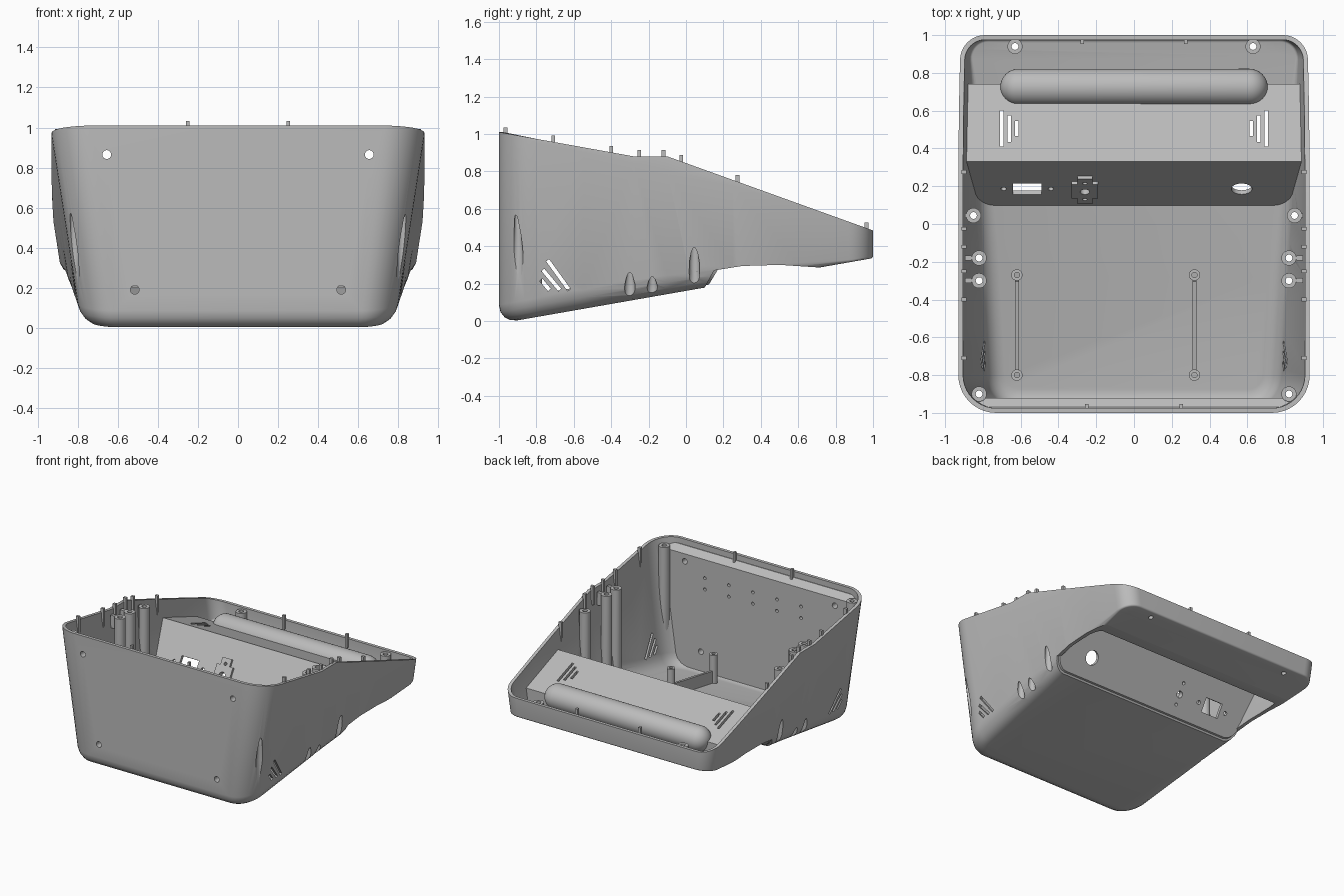
import bpy, bmesh, math
from mathutils import Matrix, Vector

if "Cube" in bpy.data.objects:
    bpy.data.objects.remove(bpy.data.objects["Cube"])

grey = bpy.data.materials.new("plain grey")
grey.use_nodes = True
grey.diffuse_color = (0.5, 0.5, 0.5, 1)
grey.node_tree.nodes["Principled BSDF"].inputs["Base Color"].default_value = (0.5, 0.5, 0.5, 1)


def finish(name, bm, matrix=None):
    bmesh.ops.remove_doubles(bm, verts=bm.verts, dist=1e-5)
    if matrix:
        bm.transform(matrix)
    bmesh.ops.recalc_face_normals(bm, faces=bm.faces)
    mesh = bpy.data.meshes.new(name)
    bm.to_mesh(mesh)
    bm.free()
    mesh.materials.append(grey)
    obj = bpy.data.objects.new(name, mesh)
    bpy.context.collection.objects.link(obj)
    return obj


def box(name, center, size, tilt=0):
    bm = bmesh.new()
    bmesh.ops.create_cube(bm, size=1)
    m = Matrix.Translation(center) @ Matrix.Rotation(tilt, 4, "X") @ Matrix.Diagonal((*size, 1))
    return finish(name, bm, m)


def lathe(name, profile, center=(0, 0, 0), axis="X", tilt=0, steps=24, closed=False):
    bm = bmesh.new()
    rings = []
    for r, z in profile:
        rings.append([bm.verts.new((r * math.cos(2 * math.pi * i / steps),
                                    r * math.sin(2 * math.pi * i / steps), z)) for i in range(steps)])
    pairs = list(zip(rings, rings[1:])) + ([(rings[-1], rings[0])] if closed else [])
    for a, b in pairs:
        for i in range(steps):
            j = (i + 1) % steps
            bm.faces.new((a[i], a[j], b[j], b[i]))
    if not closed:
        bm.faces.new(rings[0])
        bm.faces.new(rings[-1])
    return finish(name, bm, Matrix.Translation(center) @ Matrix.Rotation(tilt, 4, axis))


def rod(name, center, r, length, tilt=0):
    return lathe(name, [(r, -length / 2), (r, length / 2)], center, "X", tilt)


def prism(name, outline, half_width):
    bm = bmesh.new()
    face = bm.faces.new([bm.verts.new((-half_width, y, z)) for y, z in outline])
    new = bmesh.ops.extrude_face_region(bm, geom=[face])["geom"]
    bmesh.ops.translate(bm, vec=(2 * half_width, 0, 0),
                        verts=[v for v in new if isinstance(v, bmesh.types.BMVert)])
    return finish(name, bm)


def combine(targets, tool, operation="DIFFERENCE"):
    tool.hide_render = True
    for obj in targets:
        mod = obj.modifiers.new("cut", "BOOLEAN")
        mod.operation, mod.solver, mod.object = operation, "EXACT", tool
        bpy.context.view_layer.objects.active = obj
        bpy.ops.object.modifier_apply(modifier=mod.name)
    bpy.data.objects.remove(tool)


# Case shape: rim line, draft line and sloping base
def rim(y):
    if y < -0.28:
        return 0.88 - (y + 0.28) * 0.18
    return 0.88 if y < -0.1 else 0.88 - (y + 0.1) * 0.36


def draft(y):
    return 1.0 - 0.22 * (y + 1)


def base(y):
    return 0.175 * (y + 0.92)


def plan():
    pts = []
    for sx, sy, r, start in ((1, 1, 0.13, 0), (-1, 1, 0.13, 90), (-1, -1, 0.2, 180), (1, -1, 0.2, 270)):
        for i in range(11):
            a = math.radians(start + 9 * i)
            n = Vector((math.cos(a), math.sin(a)))
            pts.append((Vector((sx * (0.93 - r), sy * (1 - r))) + n * r, n))
        if start in (90, 270):
            ys = [0.6, 0.25, -0.1, -0.28, -0.55]
            for y in ys if start == 90 else reversed(ys):
                pts.append((Vector((sx * 0.93, y)), Vector((sx, 0))))
    return pts


def case_rows(inset, lift, flat_top=False):
    rows = []
    for kind in ("rim", "draft", 0, 22.5, 45, 67.5, 90):
        row = []
        for p, n in plan():
            r = 0.1 * min(1, max(0.12, (1 - p.y) / 0.9))
            a = math.radians(kind) if not isinstance(kind, str) else 0
            q = p - n * (inset + r * (1 - math.cos(a)))
            if kind == "rim":
                z = 1.2 if flat_top else rim(p.y)
            elif kind == "draft":
                z = min(draft(p.y), rim(p.y) - 0.005)
            else:
                z = base(q.y) + lift + r * (1 - math.sin(a))
            x = q.x * (1 - 0.167 * max(0, draft(p.y) - z))
            row.append((x, q.y, z))
        rows.append(row)
    return rows


def loft(name, rows):
    bm = bmesh.new()
    rings = [[bm.verts.new(c) for c in row] for row in rows]
    for a, b in zip(rings, rings[1:]):
        for i in range(len(a)):
            j = (i + 1) % len(a)
            bm.faces.new((a[i], a[j], b[j], b[i]))
    bm.faces.new(rings[0])
    bm.faces.new(rings[-1])
    return finish(name, bm)


def trim(obj, inset):
    combine([obj], loft("trim_hull", case_rows(inset, inset, True)), "INTERSECT")


shell = loft("case_shell", case_rows(0, 0)[::-1] + case_rows(0.025, 0.025))

# Underside recess and the partition above it
combine([shell], prism("recess_cutter", [(0.1, -0.2), (0.1, 0.178), (0.15, 0.27), (0.3, 0.294), (0.5, 0.3),
                                         (0.71, 0.286), (0.715, -0.2)], 1.2))
partition = prism("connector_partition", [(0.07, 0.157), (0.33, 0.585), (0.74, 0.44), (0.74, 0.28),
                                          (0.715, 0.28), (0.715, 0.422), (0.338, 0.553), (0.1, 0.157)], 1)
trim(partition, 0.012)

# Thick front panel with a bevelled top
front_panel = prism("front_panel", [(-1, 0), (-1, 0.965), (-0.97, 0.965), (-0.92, 0.925), (-0.92, 0)], 1)
trim(front_panel, 0.012)
for x in (0.48, 0.27, 0.06, -0.15, -0.36):
    for z in (0.78, 0.69):
        combine([front_panel], rod("blind_hole_cutter", (x, -0.92, z), 0.012, 0.06, math.pi / 2))


# Hollow rounded grip
def capsule(name, r):
    arc = [math.radians(-90 + 11.25 * i) for i in range(17)]
    prof = [(max(r * math.cos(a), 0.001), r * math.sin(a) + math.copysign(0.61, a)) for a in arc]
    return lathe(name, prof, (0, 0.724, 0.435), "Y", math.pi / 2, 32)


grip = capsule("grip_housing", 0.098)
combine([grip, partition], capsule("grip_hollow", 0.078))
combine([grip], prism("grip_trim", [(0.1, 0.1), (0.338, 0.563), (0.728, 0.428), (0.728, 0.1)], 1))

# Connector openings and socket
slope = math.atan2(0.428, 0.26)
sockets = [box("socket_plate", (-0.26, 0.187, 0.352), (w, h, 0.035), slope) for w, h in ((0.14, 0.14), (0.08, 0.25))]
panel = [partition, *sockets]
combine(panel, box("port_cutter", (-0.565, 0.19, 0.345), (0.15, 0.11, 0.2), slope))
for x, y, r in ((-0.69, 0.19, 0.015), (-0.44, 0.19, 0.015), (0.57, 0.19, 0.055),
                (-0.26, 0.19, 0.025), (-0.26, 0.235, 0.012), (-0.26, 0.15, 0.012)):
    combine(panel, rod("hole_cutter", (x, y, 0.345 + (y - 0.19) * math.tan(slope)), r, 0.2, slope))

parts = [shell, partition, front_panel, grip, *sockets]
# Each post: x, y, height of its counterbore
posts = ((0.63, 0.94, 0), (0.85, 0.045, 0.42), (0.82, -0.18, 0.24), (0.82, -0.3, 0.26), (0.82, -0.9, 0.5))
for s, side in ((1, "left"), (-1, "right")):
    # Vents in the shelf and the side walls
    for x, length in ((0.7, 0.19), (0.66, 0.14), (0.62, 0.08)):
        combine([partition], box("vent_cutter", (s * x, 0.505, 0.5), (0.018, length, 0.3)))
    for y0, z0, y1, z1 in ((-0.74, 0.325, -0.625, 0.166), (-0.765, 0.273, -0.675, 0.166),
                           (-0.775, 0.22, -0.73, 0.166)):
        combine([shell], box("vent_cutter", (s * 0.83, (y0 + y1) / 2, (z0 + z1) / 2),
                             (0.3, math.hypot(y1 - y0, z1 - z0), 0.02), math.atan2(z1 - z0, y1 - y0)))
    # Front holes
    for x, z in ((0.655, 0.865), (0.515, 0.19)):
        combine([shell, front_panel], rod("hole_cutter", (s * x, -0.97, z), 0.022, 0.2, math.pi / 2))
    # Screw posts, flush outside, with counterbores opening through the wall
    for x, y, bore in posts:
        z1 = rim(y) - 0.035
        post = rod(side + "_screw_post", (s * x, y, z1 / 2), 0.04, z1)
        trim(post, 0.003)
        cut = [shell, front_panel, post]
        combine(cut, rod("screw_cutter", (s * x, y, 0.5), 0.018, 1.4))
        if bore:
            combine(cut, lathe("counterbore_cutter", [(0.028, 0), (0.028, bore * 0.75), (0.019, bore)],
                               (s * x, y, 0)))
        parts.append(post)
        if -0.5 < y < 0.5:
            parts.append(box(side + "_post_brace", (s * (x + 0.935) / 2, y, z1 - 0.05),
                             (0.855 - x, 0.026, 0.1)))
    # Locating pins along the rim
    for y in (-0.71, -0.4, -0.25, -0.12, -0.025, 0.275):
        parts.append(box(side + "_rim_pin", (s * 0.9, y, rim(y) - 0.04), (0.025, 0.02, 0.15)))
    for x, y in ((0.25, -0.965), (0.275, 0.965)):
        parts.append(box(side + "_end_pin", (s * x, y, rim(y) - 0.025), (0.018, 0.022, 0.11)))

# Board standoffs joined by ribs
for x in (-0.62, 0.32):
    for y in (-0.27, -0.8):
        z = base(y) + 0.01
        parts.append(lathe("board_standoff", [(0.03, z), (0.03, z + 0.24), (0.014, z + 0.24), (0.014, z)],
                           (x, y, 0), closed=True))
    parts.append(box("standoff_rib", (x, -0.535, base(-0.535) + 0.065), (0.02, 0.49, 0.11), math.atan(0.175)))

# Smooth curves, crisp edges
bpy.ops.object.select_all(action="DESELECT")
for obj in parts:
    obj.select_set(True)
bpy.context.view_layer.objects.active = shell
bpy.ops.object.shade_smooth_by_angle(angle=math.radians(30))
